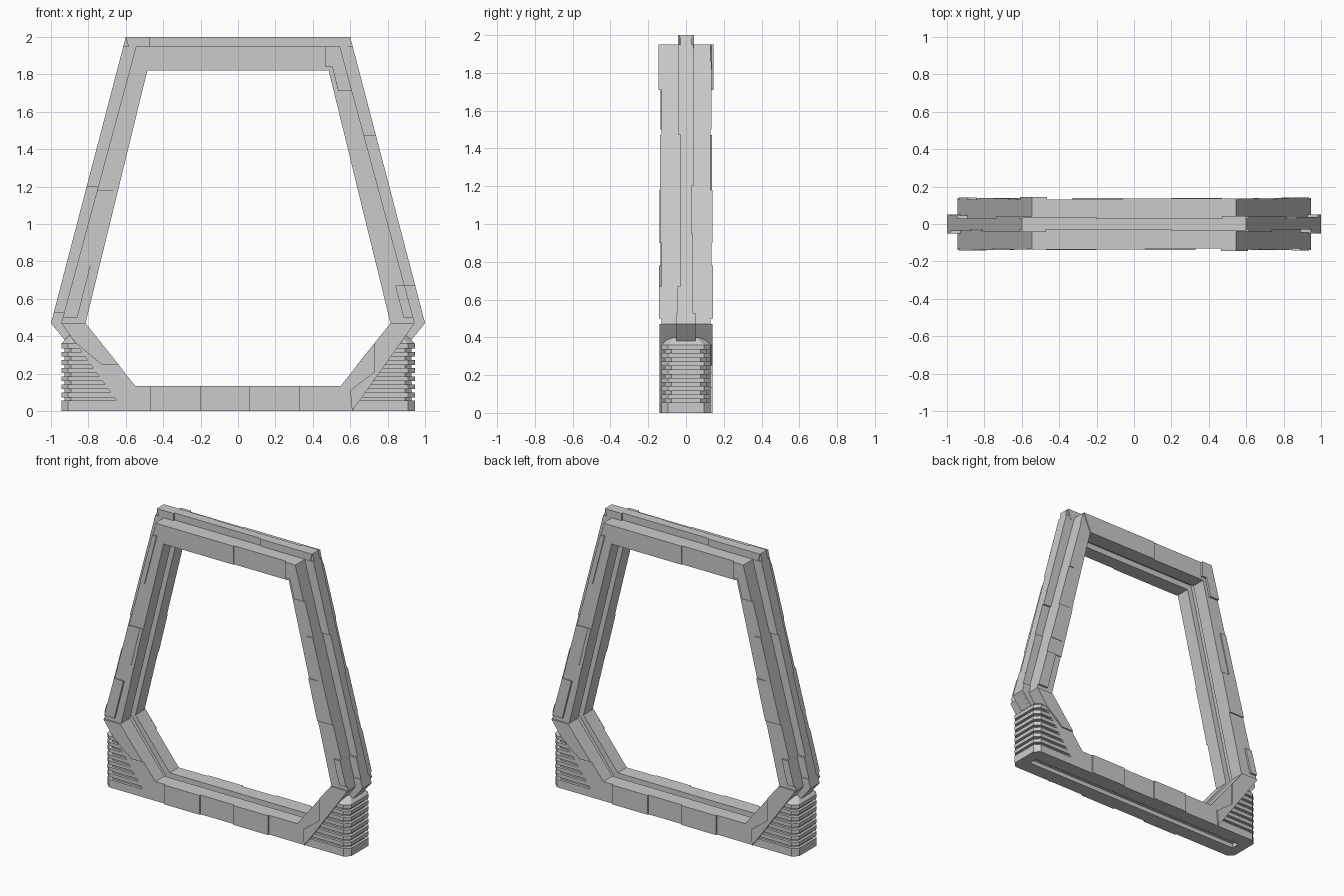
import bpy, bmesh

if "Cube" in bpy.data.objects:
    bpy.data.objects.remove(bpy.data.objects["Cube"])

metal = bpy.data.materials.new("plain grey")
metal.diffuse_color = (0.6, 0.6, 0.6, 1)
metal.use_nodes = True
metal.node_tree.nodes["Principled BSDF"].inputs["Base Color"].default_value = metal.diffuse_color


def finish(name, bm):
    bmesh.ops.recalc_face_normals(bm, faces=bm.faces)
    me = bpy.data.meshes.new(name)
    bm.to_mesh(me)
    bm.free()
    me.materials.append(metal)
    ob = bpy.data.objects.new(name, me)
    bpy.context.collection.objects.link(ob)
    return ob


def mirrored(right):
    """Closed symmetric loop from its right-hand points, top to bottom."""
    return [(-x, z) for x, z in right[:1]] + right + [(-x, z) for x, z in right[:0:-1]]


def ring(name, outer, inner, y0, y1):
    bm = bmesh.new()
    loops = [[bm.verts.new((x, y, z)) for x, z in pts]
             for pts, y in ((outer, y0), (inner, y0), (inner, y1), (outer, y1))]
    n = len(outer)
    for k in range(4):
        a, b = loops[k], loops[(k + 1) % 4]
        for i in range(n):
            j = (i + 1) % n
            bm.faces.new((a[i], a[j], b[j], b[i]))
    return finish(name, bm)


def plate(name, pts, y0, y1):
    """Raised panel on the front, repeated half a turn around on the back."""
    for side, s in (("front", 1), ("back", -1)):
        bm = bmesh.new()
        f = bm.faces.new([bm.verts.new((s * x, s * y0, z)) for x, z in pts])
        r = bmesh.ops.extrude_face_region(bm, geom=[f])
        vs = [v for v in r["geom"] if isinstance(v, bmesh.types.BMVert)]
        bmesh.ops.translate(bm, verts=vs, vec=(0, s * (y1 - y0), 0))
        finish(f"{name}_{side}", bm)


# Main frame: two flanges with a recessed core whose rim stands proud as a fin
main_out = mirrored([(0.545, 1.95), (0.945, 0.47), (0.61, 0.0)])
main_in = mirrored([(0.485, 1.82), (0.815, 0.47), (0.55, 0.135)])
fin_out = mirrored([(0.60, 2.0), (1.0, 0.47), (0.64, 0.03)])
core_in = mirrored([(0.515, 1.86), (0.855, 0.47), (0.57, 0.095)])
ring("front_flange", main_out, main_in, -0.13, -0.03)
ring("back_flange", main_out, main_in, 0.03, 0.13)
ring("core_fin", fin_out, core_in, -0.03, 0.03)


# Ribbed pedestals under both lower corners
def pedestal(name, s):
    prof = [(0, 0), (0.055, 0)]
    for k in range(7):
        z = 0.055 + k * 0.0436
        prof += [(z, 0.018), (z + 0.018, 0.018), (z + 0.018, 0), (z + 0.0436, 0)]
    prof += [(0.40, 0.04)]
    bm = bmesh.new()
    rows = []
    for z, d in prof:
        xi, xo, y, c = 0.59 + 0.66 * z, 0.945 - d, 0.13 - d, 0.035
        pts = [(xi, -y), (xo - c, -y), (xo, -y + c), (xo, y - c), (xo - c, y), (xi, y)]
        rows.append([bm.verts.new((s * x, v, z)) for x, v in pts])
    for a, b in zip(rows, rows[1:]):
        for i in range(6):
            j = (i + 1) % 6
            bm.faces.new((a[i], a[j], b[j], b[i]))
    bm.faces.new(rows[0])
    bm.faces.new(rows[-1])
    return finish(name, bm)


# Slot along the underside
bm = bmesh.new()
bmesh.ops.create_cube(bm, size=1)
for v in bm.verts:
    v.co.x *= 1.74
    v.co.y *= 0.06
    v.co.z *= 0.06
slot = finish("slot_cutter", bm)
slot.hide_render = True
slot.hide_viewport = True
for side, s in (("left", -1), ("right", 1)):
    cut = pedestal(f"{side}_pedestal", s).modifiers.new("slot", "BOOLEAN")
    cut.operation = "DIFFERENCE"
    cut.object = slot


# Points across the upright legs: w = 0 at the outer edge, 1 at the inner edge
def leg(s, z, w):
    xo = 0.545 + (1.95 - z) * 0.2703
    xi = 0.485 + (1.82 - z) * 0.2444
    return (s * (xo + (xi - xo) * w), z)


def band(s, z0, z1, w0, w1):
    return [leg(s, z0, w0), leg(s, z1, w0), leg(s, z1, w1), leg(s, z0, w1)]


# Leg panels
for i, (s, z0, z1, w0, w1, y) in enumerate([
        (-1, 0.78, 1.18, 0, 1, -0.136), (-1, 0.9, 1.18, 0, 0.8, -0.139),
        (-1, 1.5, 1.86, 0, 0.35, -0.136), (-1, 0.5, 0.78, 0, 0.6, -0.143),
        (1, 1.18, 1.47, 0, 0.45, -0.137), (1, 0.9, 1.18, 0, 1, -0.138),
        (1, 0.5, 0.67, 0, 0.4, -0.143)]):
    plate(f"leg_panel_{i}", band(s, z0, z1, w0, w1), -0.13, y)

# Corner, sill, lintel and brace panels
plate("corner_panel", [(0.465, 1.95), (0.545, 1.95), leg(1, 1.71, 0), leg(1, 1.71, 0.75),
                       leg(1, 1.84, 0.75), (0.465, 1.84)], -0.13, -0.145)
plate("lintel_panel", [(-0.545, 1.95), (0.06, 1.95), (0.06, 1.82), (-0.485, 1.82)], -0.13, -0.137)
for i, x in enumerate((-0.47, 0.06)):
    plate(f"sill_panel_{i}", [(x, 0), (x + 0.27, 0), (x + 0.27, 0.135), (x, 0.135)], -0.13, -0.14)
plate("right_brace_panel", [(0.61, 0), (0.945, 0.47), (0.815, 0.47), (0.73, 0.363),
                            (0.73, 0.21), (0.60, 0.11)], -0.13, -0.14)
plate("left_brace_panel", [(-0.945, 0.47), (-0.87, 0.365), (-0.73, 0.25),
                           (-0.64, 0.25), (-0.73, 0.363), (-0.815, 0.47)], -0.13, -0.14)


# Fin panels along the rim
def rim(s, z, d):
    return (s * (0.6 + (2 - z) * 0.2614 - d), z)


plate("fin_top_panel", [(-0.6, 2), (-0.47, 2), (-0.47, 1.93), (-0.58, 1.93)], -0.03, -0.042)
plate("fin_lintel_panel", [(0.2, 2), (0.6, 2), (0.58, 1.93), (0.2, 1.93)], -0.03, -0.038)
for i, (s, z0, z1, y) in enumerate([(1, 1.47, 1.95, -0.04), (1, 0.47, 0.67, -0.045),
                                    (-1, 1.2, 1.95, -0.04), (-1, 0.53, 0.95, -0.038)]):
    plate(f"fin_leg_panel_{i}", [rim(s, z0, 0), rim(s, z1, 0), rim(s, z1, 0.07), rim(s, z0, 0.07)],
          -0.03, y)
for s in (-1, 1):
    plate("fin_knee_panel", [(s, 0.47), rim(s, 0.53, 0), rim(s, 0.53, 0.08),
                             (s * 0.86, 0.38), (s * 0.926, 0.38)], -0.03, -0.05)
